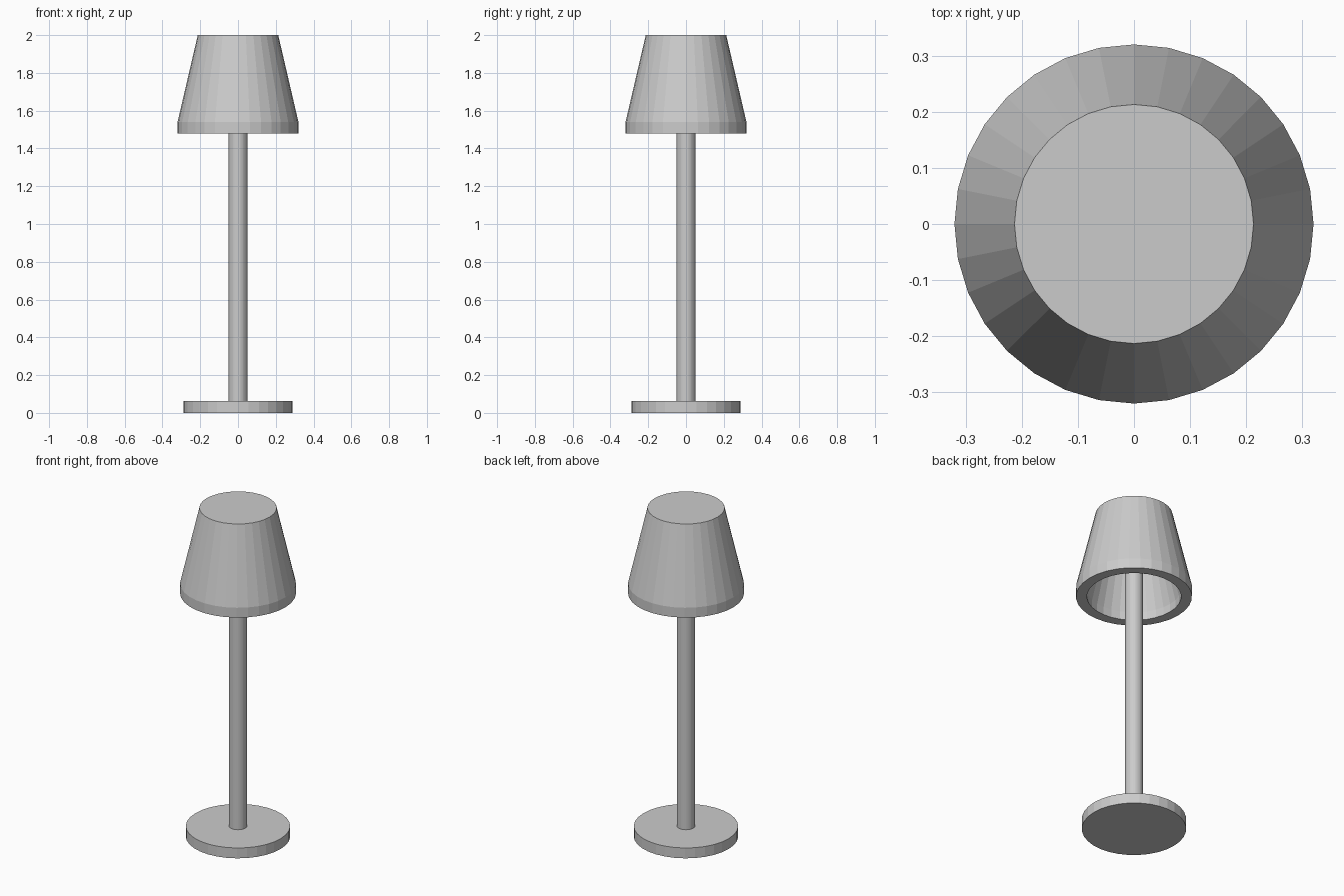
import bpy, bmesh
from math import cos, sin, tau

if "Cube" in bpy.data.objects:
    bpy.data.objects.remove(bpy.data.objects["Cube"])

SEGMENTS = 32


def lathe(name, profile):
    """Revolve (radius, z) points around z and cap both ends with flat faces."""
    bm = bmesh.new()
    rings = []
    for r, z in profile:
        rings.append([bm.verts.new((r * cos(tau * i / SEGMENTS), r * sin(tau * i / SEGMENTS), z))
                      for i in range(SEGMENTS)])
    for a, b in zip(rings, rings[1:]):
        for i in range(SEGMENTS):
            j = (i + 1) % SEGMENTS
            bm.faces.new((a[i], a[j], b[j], b[i]))
    bm.faces.new(rings[0])
    bm.faces.new(rings[-1])
    bmesh.ops.recalc_face_normals(bm, faces=bm.faces)
    mesh = bpy.data.meshes.new(name)
    bm.to_mesh(mesh)
    bm.free()
    obj = bpy.data.objects.new(name, mesh)
    bpy.context.collection.objects.link(obj)
    return obj


# Round foot
lathe("base", [(0.288, 0.0), (0.288, 0.063)])

# Stem, running up to the ceiling of the shade
lathe("stem", [(0.05, 0.063), (0.05, 1.94)])

# Thick shade: closed top, straight lower band, hollow underneath
lathe("shade", [(0.158, 1.94), (0.26, 1.53), (0.26, 1.48),
                (0.32, 1.48), (0.32, 1.54), (0.213, 2.0)])
